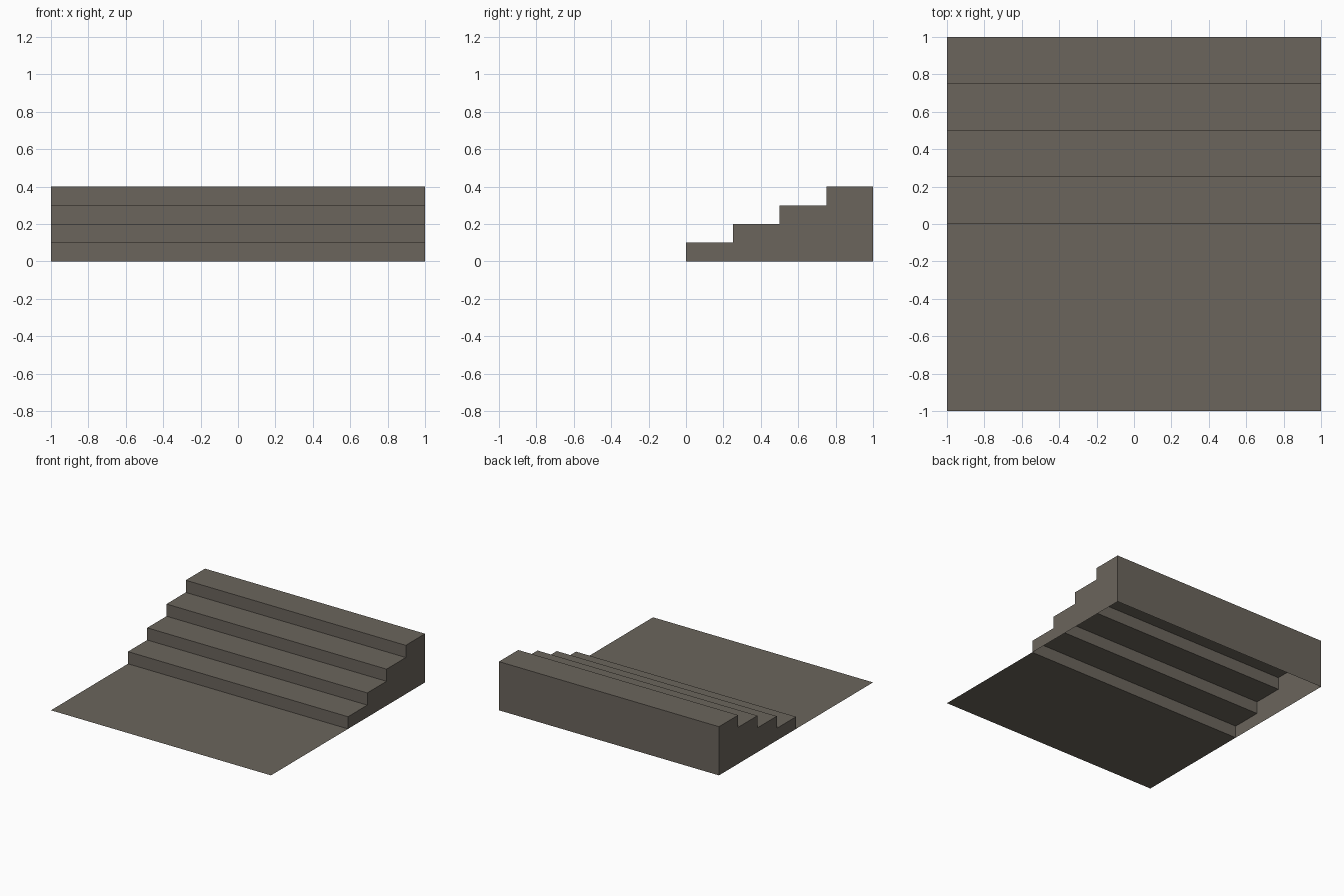
import bpy, bmesh

if "Cube" in bpy.data.objects:
    bpy.data.objects.remove(bpy.data.objects["Cube"])

STEPS, RUN, RISE, HALF = 4, 0.25, 0.10, 1.0

stone = bpy.data.materials.new("grey brown stone")
stone.diffuse_color = (0.147, 0.130, 0.107, 1)
stone.use_nodes = True
stone.node_tree.nodes["Principled BSDF"].inputs["Base Color"].default_value = stone.diffuse_color


def make(name, faces):
    """Build an object from a list of polygons given as corner points."""
    bm = bmesh.new()
    for pts in faces:
        bm.faces.new([bm.verts.new(p) for p in pts])
    bmesh.ops.remove_doubles(bm, verts=bm.verts, dist=1e-5)
    mesh = bpy.data.meshes.new(name)
    bm.to_mesh(mesh)
    bm.free()
    mesh.materials.append(stone)
    obj = bpy.data.objects.new(name, mesh)
    bpy.context.collection.objects.link(obj)


def strip(a, b):
    """Quad spanning the full width between two (y, z) profile points."""
    return [(-HALF, *a), (HALF, *a), (HALF, *b), (-HALF, *b)]


# Stepped profile in (y, z), from the front foot to the top back edge
profile = [(0, 0)]
for i in range(STEPS):
    profile += [(i * RUN, (i + 1) * RISE), ((i + 1) * RUN, (i + 1) * RISE)]
outline = profile + [(1, 0)]

# Flat floor in front of the stairs
make("floor", [strip((-1, 0), (0, 0))])

# Hollow stairs: risers, treads and back wall, closed sides, open underneath
faces = [strip(a, b) for a, b in zip(outline, outline[1:])]
faces.append([(HALF, *p) for p in reversed(outline)])
faces.append([(-HALF, *p) for p in outline])
make("stairs", faces)
